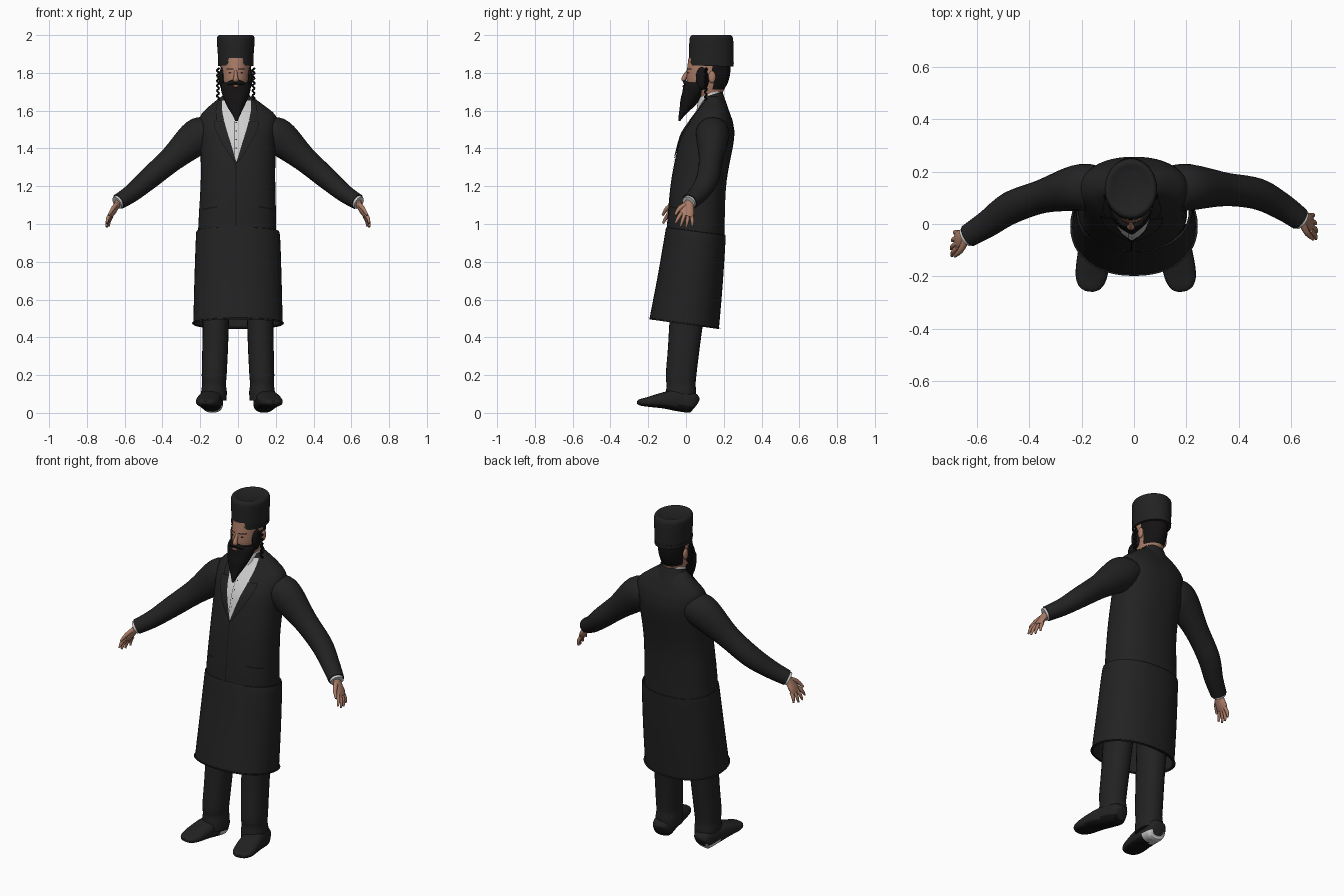
import bpy, bmesh, math
from mathutils import Vector, Matrix
from mathutils.bvhtree import BVHTree

if "Cube" in bpy.data.objects:
    bpy.data.objects.remove(bpy.data.objects["Cube"])


def material(name, r, g, b):
    m = bpy.data.materials.new(name)
    m.diffuse_color = (r, g, b, 1)
    m.use_nodes = True
    m.node_tree.nodes["Principled BSDF"].inputs["Base Color"].default_value = m.diffuse_color
    return m


CLOTH = material("black_cloth", .016, .016, .016)
SEAM = material("seam_black", .006, .006, .006)
HAIR = material("dark_hair", .007, .006, .006)
SKIN = material("skin", .40, .20, .135)
LIP = material("lip", .30, .11, .08)
SHIRT = material("shirt_white", .62, .62, .62)
CX = -.012   # head centre line


def finish(name, bm, mats, angle=40):
    bmesh.ops.recalc_face_normals(bm, faces=bm.faces[:])
    me = bpy.data.meshes.new(name)
    bm.to_mesh(me)
    bm.free()
    ob = bpy.data.objects.new(name, me)
    bpy.context.collection.objects.link(ob)
    for m in mats:
        me.materials.append(m)
    bpy.ops.object.select_all(action='DESELECT')
    ob.select_set(True)
    bpy.context.view_layer.objects.active = ob
    bpy.ops.object.shade_smooth_by_angle(angle=math.radians(angle))
    return ob


def spline(keys, steps):
    """Catmull-Rom interpolation of equal-length tuples."""
    out = []
    n = len(keys)
    for i in range(n - 1):
        a, b, c, d = keys[max(i - 1, 0)], keys[i], keys[i + 1], keys[min(i + 2, n - 1)]
        for s in range(steps):
            t = s / steps
            out.append(tuple(.5 * (2 * q + (r - p) * t + (2 * p - 5 * q + 4 * r - w) * t * t
                                   + (3 * q - p - 3 * r + w) * t ** 3)
                             for p, q, r, w in zip(a, b, c, d)))
    return out + [keys[-1]]


def oval(n, p):
    """Unit superellipse."""
    pts = []
    for i in range(n):
        c, s = math.cos(math.tau * i / n), math.sin(math.tau * i / n)
        pts.append((math.copysign(abs(c) ** (2 / p), c), math.copysign(abs(s) ** (2 / p), s)))
    return pts


def skin_rings(rings, caps):
    bm = bmesh.new()
    vs = [[bm.verts.new(p) for p in r] for r in rings]
    n = len(vs[0])
    for a, b in zip(vs, vs[1:]):
        for i in range(n):
            bm.faces.new((a[i], a[(i + 1) % n], b[(i + 1) % n], b[i]))
    if caps:
        bm.faces.new(vs[0])
        bm.faces.new(vs[-1])
    return bm


def stack(name, keys, mats, steps=4, n=32, p=2.0, caps=True, rule=None):
    """Rings (z, cx, cy, rx, ry, tilt) stacked upward."""
    rings = [[(cx + rx * c, cy + ry * s, z - tilt * ry * s) for c, s in oval(n, p)]
             for z, cx, cy, rx, ry, tilt in spline(keys, steps)]
    bm = skin_rings(rings, caps)
    if rule:
        for f in bm.faces:
            f.material_index = rule(f.calc_center_median())
    return finish(name, bm, mats)


def tube(name, keys, mats, steps=4, n=16, p=2.0, side=(0, 1, 0), rule=None):
    """Oval sections (x, y, z, a, b) along a path; a lies along side."""
    ks = spline(keys, steps)
    pos = [Vector(k[:3]) for k in ks]
    rings = []
    for i, k in enumerate(ks):
        t = (pos[min(i + 1, len(ks) - 1)] - pos[max(i - 1, 0)]).normalized()
        u = Vector(side)
        u = (u - t * u.dot(t)).normalized()
        v = t.cross(u)
        rings.append([pos[i] + u * (k[3] * c) + v * (k[4] * s) for c, s in oval(n, p)])
    bm = skin_rings(rings, True)
    if rule:
        bm.normal_update()
        for f in bm.faces:
            f.material_index = rule(f.calc_center_median())
    return finish(name, bm, mats)


def blob(name, loc, size, mat):
    bm = bmesh.new()
    bmesh.ops.create_uvsphere(bm, u_segments=16, v_segments=10, radius=1,
                              matrix=Matrix.Translation(loc) @ Matrix.Diagonal((*size, 1)))
    return finish(name, bm, [mat])


def plate(name, target, rows, mat, lift=.005, cols=6, steps=4):
    """Thin sheet laid on the front of target; rows are (z, x_left, x_right, slope)."""
    tree = BVHTree.FromPolygons([v.co for v in target.data.vertices],
                                [tuple(f.vertices) for f in target.data.polygons])
    bm = bmesh.new()
    grid = []
    for z, xl, xr, slope in spline(rows, steps):
        row = []
        for i in range(cols + 1):
            x = xl + (xr - xl) * i / cols
            zz = z + slope * (x - xl)
            hit = tree.ray_cast(Vector((x, -1, zz)), Vector((0, 1, 0)))[0]
            row.append(bm.verts.new((x, (hit.y if hit else .12) - lift, zz)))
        grid.append(row)
    for a, b in zip(grid, grid[1:]):
        for i in range(cols):
            bm.faces.new((a[i], a[i + 1], b[i + 1], b[i]))
    return finish(name, bm, [mat])


# Coat body and skirt
torso = stack("coat_body", [
    (.93, -.005, .05, .208, .153, .13), (1.05, -.003, .055, .204, .15, .12),
    (1.24, 0, .07, .197, .145, .08), (1.45, 0, .112, .2, .142, .03),
    (1.53, 0, .13, .206, .12, 0), (1.58, 0, .14, .195, .095, 0),
    (1.63, -.005, .147, .14, .068, 0), (1.675, -.008, .143, .08, .045, 0)], [CLOTH], n=48, p=2.3)
skirt = stack("coat_skirt", [
    (.475, 0, -.008, .235, .182, .14), (.49, 0, -.007, .236, .183, .14),
    (.70, 0, .022, .231, .172, .14), (.93, 0, .049, .223, .16, .13),
    (.962, -.003, .052, .216, .157, .13)], [CLOTH], n=48, p=2.2, caps=False)
thick = skirt.modifiers.new("hem_thickness", 'SOLIDIFY')
thick.thickness = .008
thick.offset = -1

# Shirt front, lapels, closing seam and pockets
plate("shirt_front", torso, [(1.33, -.01, -.008, 0), (1.45, -.048, .034, 0),
                             (1.56, -.078, .064, 0), (1.655, -.088, .074, 0)], SHIRT, .004, 10)
for s, tag in ((-1, "left"), (1, "right")):
    c = -.008
    plate("lapel_edge_" + tag, torso, [(1.32, c, c + s * .006, 0), (1.42, c + s * .03, c + s * .072, 0),
          (1.50, c + s * .055, c + s * .112, 0), (1.545, c + s * .066, c + s * .12, 0)], SEAM, .005)
    plate("lapel_" + tag, torso, [(1.325, c, c + s * .004, 0), (1.42, c + s * .028, c + s * .068, 0),
          (1.50, c + s * .053, c + s * .108, 0), (1.542, c + s * .064, c + s * .116, 0)], CLOTH, .008)
    plate("collar_flap_" + tag, torso, [(1.55, c + s * .066, c + s * .105, 0),
          (1.6, c + s * .076, c + s * .11, 0), (1.655, c + s * .078, c + s * .098, 0)], CLOTH, .008)
    x0 = -.185 if s < 0 else .185
    plate("pocket_" + tag, torso, [(1.075, x0, x0 - s * .075, -s * .18),
                                   (1.082, x0, x0 - s * .075, -s * .18)], SEAM, .003, steps=1)
plate("closing_seam", torso, [(.99, -.012, -.008, 0), (1.32, -.012, -.008, 0)], SEAM, .003, 1, 12)
for i in range(4):
    plate(f"shirt_button_{i}", torso, [(1.40 + i * .045, -.012, -.006, 0),
          (1.406 + i * .045, -.012, -.006, 0)], CLOTH, .007, 1, 1)
plate("shirt_placket", torso, [(1.36, -.02, -.018, 0), (1.56, -.022, -.02, 0)], CLOTH, .006, 1, 8)

# Collars around the neck
stack("coat_collar", [(1.61, -.01, .15, .1, .072, -.1), (1.665, -.01, .142, .078, .058, -.25),
                      (1.685, -.01, .139, .07, .054, -.3)], [CLOTH], caps=False)
stack("shirt_collar", [(1.61, CX, .125, .068, .07, -.2), (1.695, CX, .13, .062, .063, -.2)],
      [SHIRT], steps=2, caps=False)

# Arms, cuffs and hands
ARMS = {"left": (-1, [(-.15, .14, 1.49, .085, .075), (-.215, .138, 1.462, .088, .096),
                      (-.35, .105, 1.345, .064, .068), (-.47, .062, 1.242, .062, .058),
                      (-.56, 0, 1.165, .052, .048), (-.632, -.045, 1.118, .044, .042)]),
        "right": (1, [(.15, .14, 1.49, .085, .075), (.215, .14, 1.462, .088, .096),
                      (.35, .132, 1.345, .064, .068), (.47, .115, 1.242, .06, .058),
                      (.56, .07, 1.165, .052, .048), (.632, .02, 1.118, .044, .042)])}
for tag, (s, path) in ARMS.items():
    tube("sleeve_" + tag, path, [CLOTH], steps=5, n=24)
    w = Vector(path[-1][:3])
    d = Vector((s * .48, -.22, -.85)).normalized()
    across = Vector((s * -.08, 1, -.25)).normalized()
    along = Vector(path[-1][:3]) - Vector(path[-2][:3])
    along.normalize()
    tube("cuff_" + tag, [(*(w - along * .02), .039, .037), (*(w + along * .012), .038, .036)],
         [SHIRT], steps=1)
    tube("palm_" + tag, [(*(w - d * .01), .024, .02), (*(w + d * .025), .028, .018),
                         (*(w + d * .065), .038, .016), (*(w + d * .092), .034, .011)], [SKIN])
    for i, length in enumerate((.068, .08, .076, .06)):
        o = (i - 1.5) * .019
        base = w + d * .08 + across * o
        mid = base + d * length * .5 + across * o * .35
        tip = base + d * length + across * o * .6 - Vector((s * .012, 0, 0))
        tube(f"finger_{tag}_{i}", [(*base, .0105, .0105), (*mid, .0095, .0095), (*tip, .005, .005)],
             [SKIN], steps=3, n=10)
    tube("thumb_" + tag, [(*(w + d * .02 - across * .015), .014, .013),
                          (*(w + d * .055 - across * .045), .012, .011),
                          (*(w + d * .1 - across * .058), .006, .006)], [SKIN], steps=3, n=10)

# Trousers and shoes
for s, tag, toe in ((-1, "left", -.17), (1, "right", .187)):
    stack("trouser_" + tag, [
        (.065, s * .126, -.028, .064, .078, 0), (.11, s * .127, -.026, .068, .08, 0),
        (.15, s * .127, -.026, .063, .077, 0), (.2, s * .126, -.026, .066, .081, 0),
        (.34, s * .121, -.012, .068, .084, 0), (.5, s * .117, .004, .07, .09, 0),
        (.7, s * .112, .03, .08, .095, 0)], [CLOTH], n=24, p=2.2)
    h = s * .13
    foot = [(.052, .045, .034, .032), (.03, .055, .054, .055), (-.05, .066, .058, .056),
            (-.12, .066, .063, .043), (-.2, .058, .06, .026), (-.242, .056, .042, .017),
            (-.257, .055, .015, .008)]
    tube("shoe_" + tag, [(h + (toe - h) * (.05 - y) / .3, y, z, a, b) for y, z, a, b in foot],
         [CLOTH, SEAM, SHIRT], n=24, p=2.6, side=(1, 0, 0),
         rule=lambda c, s=s: 2 if s < 0 and c.y > -.045 and c.z < .04
         else 1 if c.z < .036 - c.y * .05 and c.z < .04 else 0)

# Head with hair on the back
head = stack("head", [
    (1.60, CX, .13, .056, .058, 0), (1.67, CX, .127, .058, .062, 0),
    (1.705, CX, .113, .066, .086, 0), (1.75, CX, .114, .074, .108, 0),
    (1.80, CX, .119, .079, .115, 0), (1.88, CX, .125, .08, .112, 0)], [SKIN, HAIR], steps=6, n=40,
    rule=lambda c: 1 if c.y > .145 and c.z > 1.715 else 0)
tube("nose", [(CX, .012, 1.812, .008, .008), (CX, -.004, 1.785, .01, .012),
              (CX, -.012, 1.765, .015, .012), (CX, .0, 1.752, .012, .006)], [SKIN], side=(1, 0, 0))
for s, tag in ((-1, "left"), (1, "right")):
    x = CX + s * .031
    plate("eye_" + tag, head, [(1.797, x - .011, x + .011, 0), (1.805, x - .011, x + .011, 0)],
          LIP, .002, 4, 2)
    plate("pupil_" + tag, head, [(1.798, x - .004, x + .004, 0), (1.805, x - .004, x + .004, 0)],
          HAIR, .004, 2, 1)
    plate("brow_" + tag, head, [(1.817, x - .019, x + .019, 0), (1.823, x - .019, x + .019, 0)],
          HAIR, .003, 4, 1)
    blob("ear_" + tag, (CX + s * .082, .138, 1.778), (.011, .02, .032), SKIN)
    blob("sideburn_" + tag, (CX + s * .07, .088, 1.772), (.018, .036, .062), HAIR)
    # Hanging curl beside the ear
    tube("side_curl_" + tag, [(CX + s * .094 + .006 * math.cos(i * 1.3), .105 + .006 * math.sin(i * 1.3),
         1.825 - i * .0055, .0055, .0055) for i in range(31)], [HAIR], steps=1, n=8)

# Beard, moustache and lip
stack("beard", [
    (1.545, CX + .004, -.036, .006, .005, 0), (1.58, CX + .003, -.02, .022, .018, 0),
    (1.62, CX, .004, .044, .037, 0), (1.66, CX, .024, .062, .053, 0),
    (1.70, CX, .043, .076, .062, 0), (1.73, CX, .052, .079, .066, 0),
    (1.748, CX, .058, .074, .058, 0)], [HAIR])
for s, tag in ((-1, "left"), (1, "right")):
    tube("moustache_" + tag, [(CX, -.006, 1.752, .008, .01), (CX + s * .025, -.003, 1.748, .01, .012),
         (CX + s * .05, .022, 1.73, .012, .012)], [HAIR])
blob("lower_lip", (CX, -.013, 1.73), (.017, .006, .006), LIP)

# Tall brimless hat with a dished crown
stack("hat", [
    (1.838, CX, .133, .088, .114, .03), (1.842, CX, .133, .092, .118, .03),
    (1.90, CX, .134, .095, .118, .02), (1.972, CX, .134, .1, .116, .01),
    (1.992, CX, .134, .097, .111, 0), (2.0, CX, .134, .086, .099, 0),
    (1.992, CX, .134, .06, .07, 0), (1.986, CX, .134, .02, .024, 0)], [CLOTH], steps=3, n=40)
stack("hat_band", [(1.837, CX, .133, .093, .119, .03), (1.858, CX, .133, .095, .12, .03)],
      [CLOTH], steps=1, n=40)
